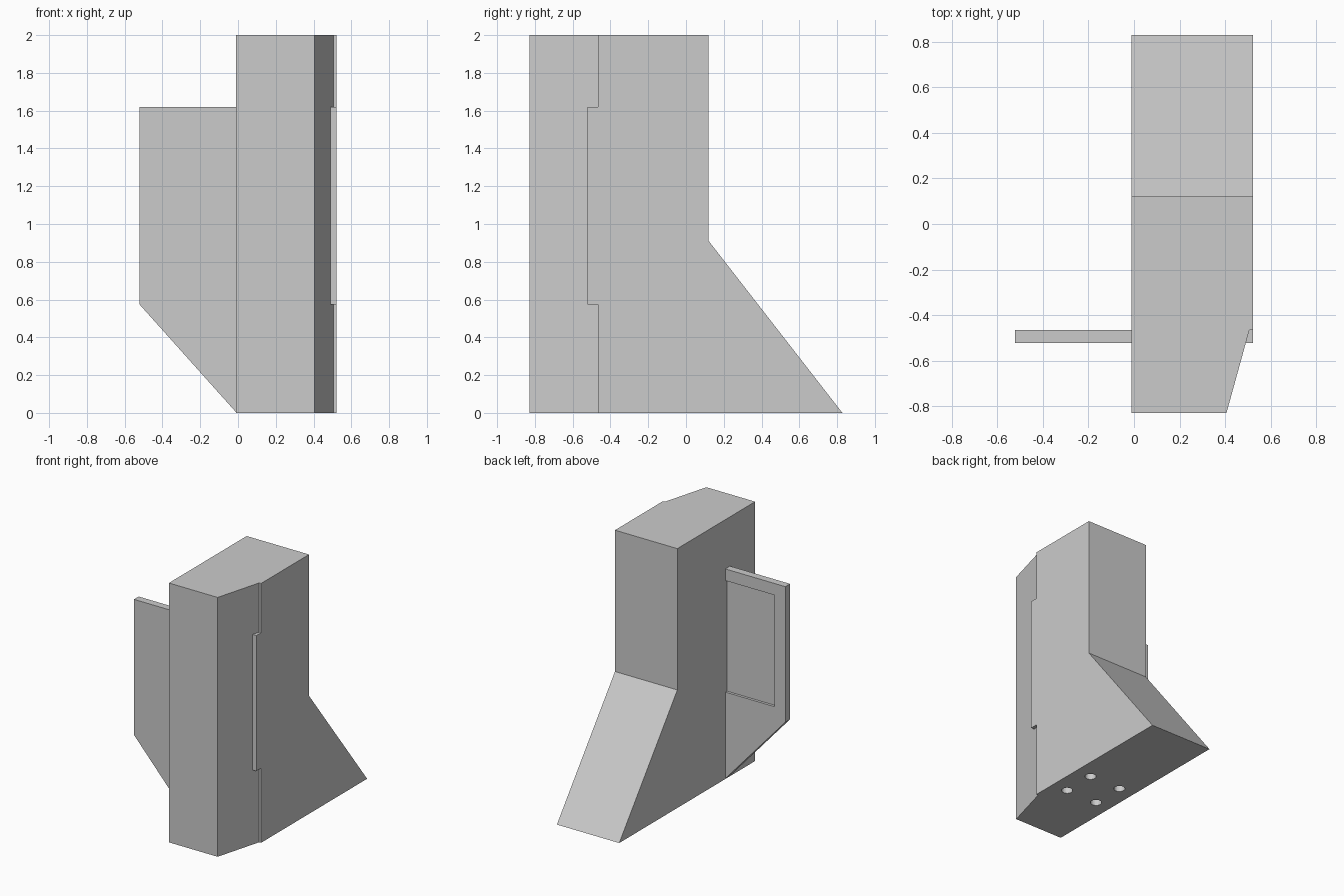
import bpy
import bmesh
from mathutils import Vector

cube = bpy.data.objects.get("Cube")
if cube:
    bpy.data.objects.remove(cube, do_unlink=True)

grey = bpy.data.materials.new("plain_grey")
grey.use_nodes = True
grey.diffuse_color = (0.6, 0.6, 0.6, 1)
grey.node_tree.nodes["Principled BSDF"].inputs["Base Color"].default_value = (0.6, 0.6, 0.6, 1)


def prism(name, outline, sweep):
    """Extrude a closed outline of 3D points along the sweep vector."""
    bm = bmesh.new()
    face = bm.faces.new([bm.verts.new(p) for p in outline])
    ext = bmesh.ops.extrude_face_region(bm, geom=[face], use_keep_orig=True)
    moved = [g for g in ext["geom"] if isinstance(g, bmesh.types.BMVert)]
    bmesh.ops.translate(bm, verts=moved, vec=Vector(sweep))
    bmesh.ops.recalc_face_normals(bm, faces=bm.faces[:])
    mesh = bpy.data.meshes.new(name)
    bm.to_mesh(mesh)
    bm.free()
    mesh.materials.append(grey)
    obj = bpy.data.objects.new(name, mesh)
    bpy.context.scene.collection.objects.link(obj)
    return obj


def cut(target, cutter):
    """Subtract a hidden cutter from the target."""
    cutter.hide_render = True
    cutter.hide_set(True)
    cutter.display_type = 'WIRE'
    mod = target.modifiers.new(cutter.name, 'BOOLEAN')
    mod.operation = 'DIFFERENCE'
    mod.solver = 'EXACT'
    mod.object = cutter


# Body: side profile with a flared back foot
side = [(-0.828, 0), (0.828, 0), (0.12, 0.91), (0.12, 2), (-0.828, 2)]
body = prism("body", [(-0.01, y, z) for y, z in side], (0.532, 0, 0))

# Tapered front corner, leaving a small step
taper = [(0.386, -0.9), (0.506, -0.465), (0.6, -0.465), (0.6, -0.9)]
cut(body, prism("taper_cutter", [(x, y, -0.1) for x, y in taper], (0, 0, 2.2)))

# Four round sockets in the underside
for i, x in enumerate((0.12, 0.39)):
    for j, y in enumerate((-0.28, -0.02)):
        bpy.ops.mesh.primitive_cylinder_add(vertices=24, radius=0.04, depth=0.2,
                                            location=(x, y, 0))
        socket = bpy.context.object
        socket.name = f"socket_cutter_{i}_{j}"
        socket.data.materials.append(grey)
        cut(body, socket)

# Plate passing through the body, with a sloped lower corner
outline = [(-0.522, 0.575), (-0.01, 0), (0.3, 0), (0.3, 0.575),
           (0.522, 0.575), (0.522, 1.62), (-0.522, 1.62)]
outline = [(x, max(z, 0.003), ) for x, z in outline]
plate = prism("side_plate", [(x, -0.522, z) for x, z in outline], (0, 0.057, 0))

# Shallow panel recess in the back of the plate
panel = [(-0.43, 0.67), (0.1, 0.67), (0.1, 1.53), (-0.43, 1.53)]
cut(plate, prism("panel_cutter", [(x, -0.485, z) for x, z in panel], (0, 0.1, 0)))
